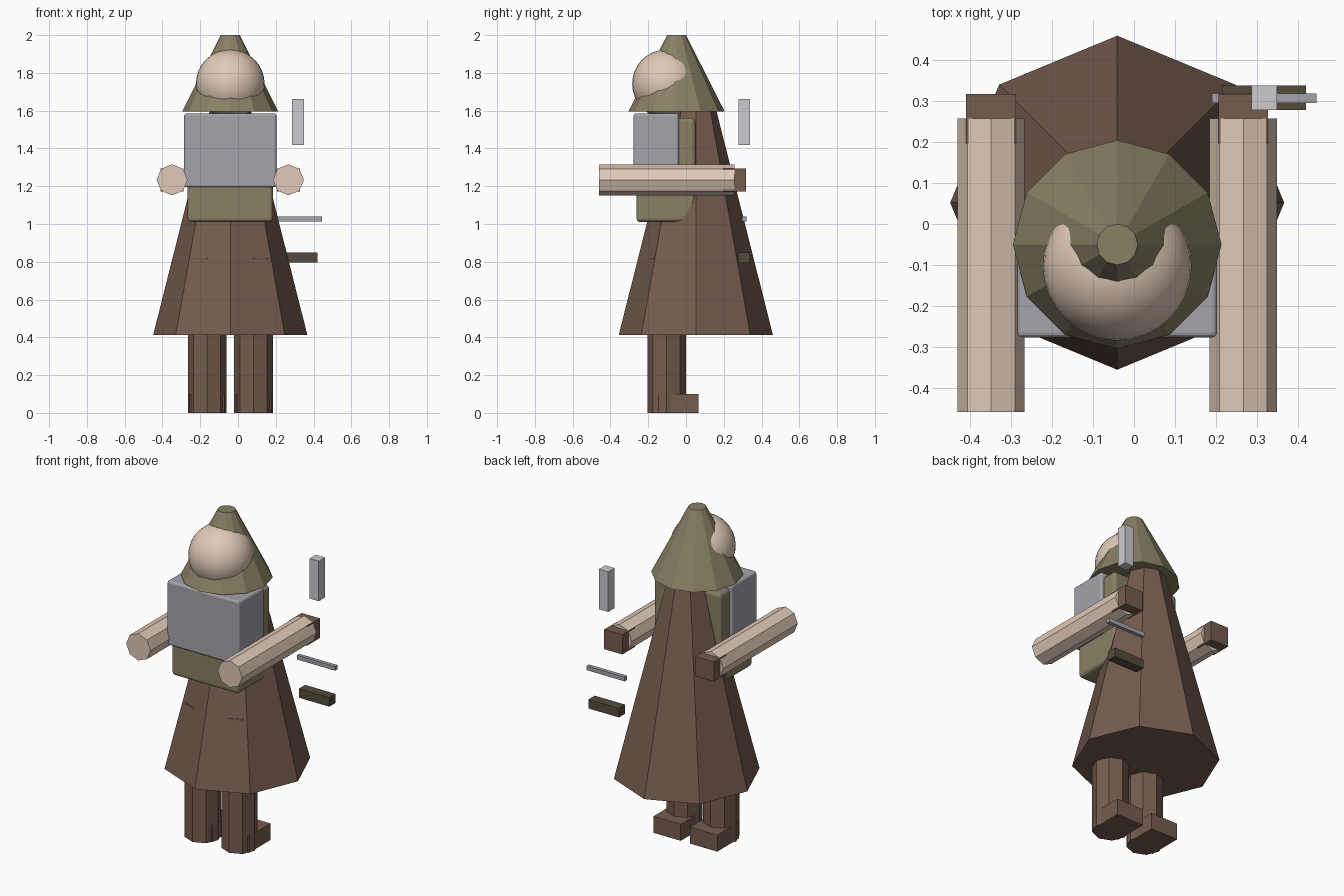
import bpy
from math import radians

if "Cube" in bpy.data.objects:
    bpy.data.objects.remove(bpy.data.objects["Cube"])


def material(name, rgb):
    m = bpy.data.materials.new(name)
    m.diffuse_color = (*rgb, 1)
    m.use_nodes = True
    m.node_tree.nodes["Principled BSDF"].inputs["Base Color"].default_value = m.diffuse_color
    return m


BROWN = material("brown_cloth", (0.18, 0.107, 0.078))
OLIVE = material("olive_cloth", (0.25, 0.22, 0.13))
SKIN = material("skin", (0.75, 0.59, 0.48))
DARK = material("dark_leather", (0.09, 0.073, 0.043))
STEEL = material("steel", (0.37, 0.37, 0.41))
BRIGHT = material("bright_steel", (0.60, 0.60, 0.64))


def finish(name, mat):
    ob = bpy.context.object
    ob.name = name
    ob.data.materials.append(mat)
    return ob


def box(name, mat, lo, hi, bevel=0):
    """Box between two opposite corners, optionally with rounded edges."""
    bpy.ops.mesh.primitive_cube_add(size=1, location=[(a + b) / 2 for a, b in zip(lo, hi)])
    ob = finish(name, mat)
    ob.scale = [b - a for a, b in zip(lo, hi)]
    bpy.ops.object.transform_apply(location=False, rotation=False, scale=True)
    if bevel:
        mod = ob.modifiers.new("bevel", "BEVEL")
        mod.width, mod.segments = bevel, 3
    return ob


def cone(name, mat, sides, x, y, z0, z1, r0, r1):
    """Upright faceted frustum with a vertex on the x axis."""
    bpy.ops.mesh.primitive_cone_add(vertices=sides, radius1=r0, radius2=r1,
                                    depth=z1 - z0, location=(x, y, (z0 + z1) / 2))
    return finish(name, mat)


CX = -0.041  # body centre line

# Cloak, hood and head
cone("cloak", BROWN, 8, CX, 0.052, 0.413, 1.62, 0.408, 0.104)
cone("hood", OLIVE, 12, CX, -0.05, 1.595, 2.0, 0.255, 0.05)
bpy.ops.mesh.primitive_uv_sphere_add(segments=32, ring_count=16, radius=0.182,
                                     location=(CX, -0.103, 1.742))
finish("head", SKIN)
bpy.ops.object.shade_smooth()

# Torso and breastplate
box("torso", OLIVE, (-0.267, -0.262, 1.01), (0.184, 0.05, 1.56), 0.02)
box("breastplate", STEEL, (-0.285, -0.277, 1.195), (0.203, -0.038, 1.585), 0.012)

for side, s in (("left", -1), ("right", 1)):
    # Legs and feet
    lx = CX + s * 0.123
    cone(side + "_leg", BROWN, 8, lx, -0.103, 0, 0.82, 0.102, 0.102)
    box(side + "_foot", BROWN, (lx - 0.092, -0.145, 0), (lx + 0.092, 0.065, 0.1))
    # Arms and hands
    ax = CX + s * 0.308
    bpy.ops.mesh.primitive_cylinder_add(vertices=8, radius=0.082, depth=0.717,
                                        location=(ax, -0.101, 1.234),
                                        rotation=(radians(90), 0, 0))
    finish(side + "_arm", SKIN)
    box(side + "_hand", BROWN, (ax - 0.061, 0.197, 1.173), (ax + 0.061, 0.318, 1.293))

# Loose weapon pieces beside the cloak
box("blade", BRIGHT, (0.287, 0.278, 1.418), (0.349, 0.338, 1.662))
box("crossguard", STEEL, (0.19, 0.296, 1.014), (0.446, 0.319, 1.04))
box("grip", DARK, (0.215, 0.278, 0.795), (0.42, 0.338, 0.85))
